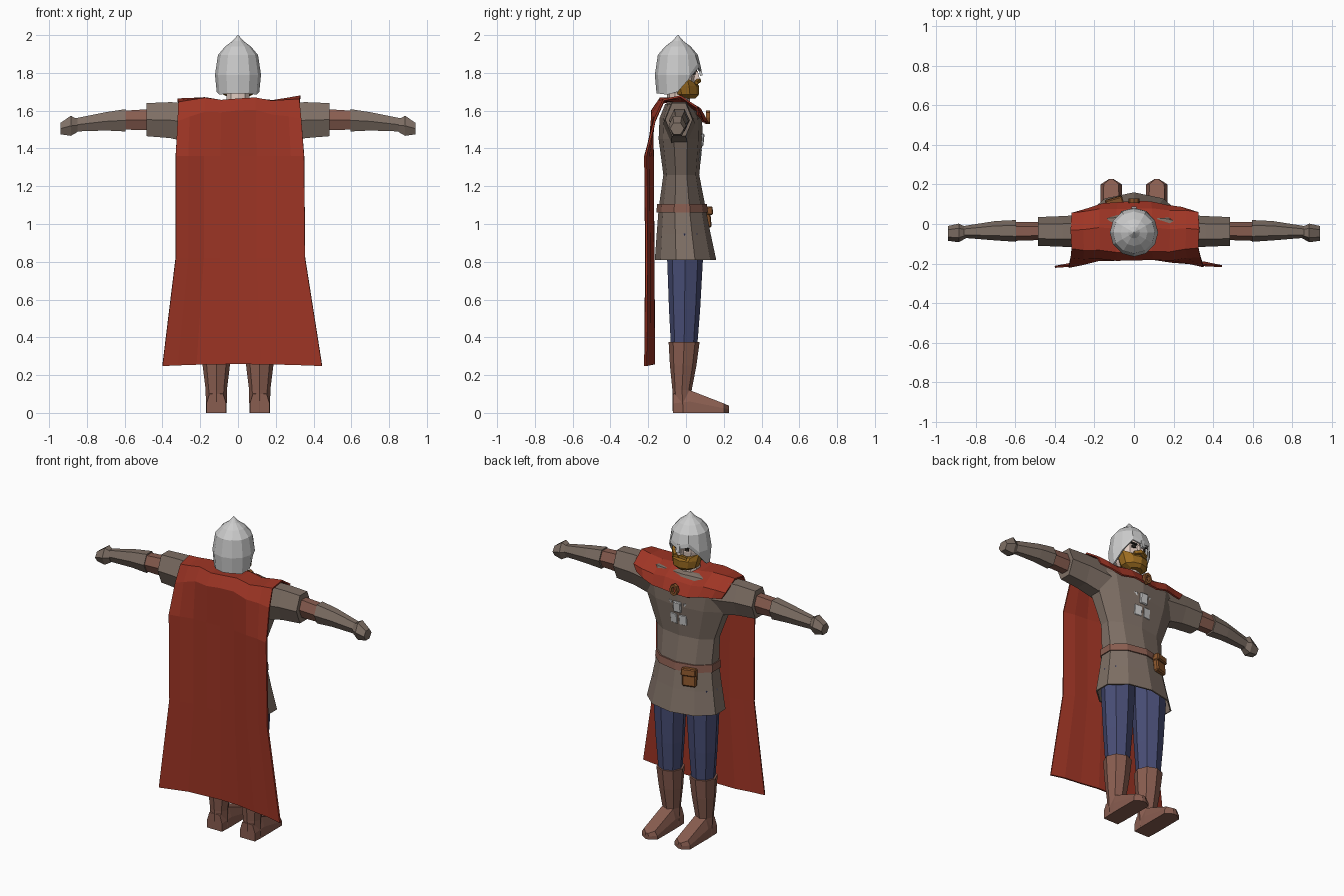
import bpy, bmesh, math
from mathutils import Matrix, Euler

if "Cube" in bpy.data.objects:
    bpy.data.objects.remove(bpy.data.objects["Cube"])

COLORS = {
    "cloth": (0.21, 0.16, 0.13), "leather": (0.25, 0.11, 0.08), "trousers": (0.065, 0.075, 0.18),
    "cape": (0.34, 0.035, 0.018), "skin": (0.75, 0.6, 0.53), "hair": (0.33, 0.15, 0.015),
    "pouch": (0.25, 0.09, 0.025), "dark": (0.03, 0.025, 0.02),
}
MATS = {}
for key, c in COLORS.items():
    MATS[key] = bpy.data.materials.new(key)
    MATS[key].diffuse_color = (*c, 1)


def finish(name, bm, mat=None):
    bmesh.ops.recalc_face_normals(bm, faces=bm.faces[:])
    me = bpy.data.meshes.new(name)
    bm.to_mesh(me)
    bm.free()
    ob = bpy.data.objects.new(name, me)
    bpy.context.collection.objects.link(ob)
    if mat:
        me.materials.append(MATS[mat])
    return ob


def polygon(a0, a1, b0, b1, n):
    """n-gon with a vertex at +b (n even, not 6) or flat top (n = 6), fitted to a box"""
    off = 0 if n == 6 else math.pi / 2
    pts = [(math.cos(off + i * math.tau / n), math.sin(off + i * math.tau / n)) for i in range(n)]
    ma, mb = max(p[0] for p in pts), max(p[1] for p in pts)
    return [((a0 + a1) / 2 + p / ma * (a1 - a0) / 2, (b0 + b1) / 2 + q / mb * (b1 - b0) / 2)
            for p, q in pts]


def ring_z(z, rx, yb, yf, n, cx=0):
    return [(x, y, z) for x, y in polygon(cx - rx, cx + rx, yb, yf, n)]


def ring_x(x, y0, y1, z0, z1, n=6):
    return [(x, y, z) for y, z in polygon(y0, y1, z0, z1, n)]


def loft(name, rings, mat=None, caps=(True, True), closed=True):
    bm = bmesh.new()
    rows = [[bm.verts.new(p) for p in r] for r in rings]
    n = len(rows[0])
    for a, b in zip(rows, rows[1:]):
        for i in range(n if closed else n - 1):
            j = (i + 1) % n
            bm.faces.new((a[i], a[j], b[j], b[i]))
    for row, cap in zip((rows[0], rows[-1]), caps):
        if cap:
            bm.faces.new(row)
    return finish(name, bm, mat)


def box(name, loc, size, mat=None, rot=(0, 0, 0), bevel=0):
    bm = bmesh.new()
    bmesh.ops.create_cube(bm, size=1)
    bmesh.ops.scale(bm, vec=size, verts=bm.verts[:])
    if bevel:
        bmesh.ops.bevel(bm, geom=bm.edges[:], offset=bevel, segments=1, affect='EDGES')
    bm.transform(Matrix.Translation(loc) @ Euler(rot).to_matrix().to_4x4())
    return finish(name, bm, mat)


def thicken(ob, t, offset=0):
    m = ob.modifiers.new("thickness", 'SOLIDIFY')
    m.thickness, m.offset = t, offset


# Tunic and belt
tunic = loft("tunic", [ring_z(*r, 10) for r in (
    (0.81, .24, -.165, .16), (0.95, .212, -.155, .13), (1.08, .19, -.145, .105),
    (1.26, .20, -.12, .07), (1.45, .27, -.145, .088), (1.56, .30, -.14, .085),
    (1.635, .28, -.11, .04), (1.645, .10, -.09, .02))], "cloth", (False, True))
thicken(tunic, 0.008, -1)
loft("belt", [ring_z(*r, 10) for r in (
    (1.06, .20, -.157, .117), (1.105, .197, -.153, .11))], "leather")

# Belt pouch
box("pouch", (-.10, .105, 1.035), (.085, .035, .11), "pouch", (.1, 0, .28), .008)
box("pouch_flap", (-.10, .114, 1.07), (.09, .036, .045), "pouch", (.1, 0, .28), .006)

# Metal chest plates
for z, xs in ((1.445, (-.062, 0, .062)), (1.365, (-.031, .031))):
    for x in xs:
        box("chest_plate", (x, .086 - abs(x) * .3 - (1.445 - z) * .09, z), (.054, .018, .068),
            None, (-.1, 0, -x * 4), .005)

# Arms and legs
for s, side in ((1, "right"), (-1, "left")):
    def arm(name, secs, mat):
        loft(f"{side}_{name}", [ring_x(s * q[0], *q[1:]) for q in secs], mat)

    arm("sleeve", ((.20, -.12, .05, 1.42, 1.64), (.36, -.115, .04, 1.455, 1.645),
                   (.485, -.11, .035, 1.465, 1.64)), "cloth")
    arm("upper_arm", ((.44, -.08, .01, 1.495, 1.61), (.60, -.085, .01, 1.50, 1.60)), "leather")
    arm("forearm", ((.595, -.09, .02, 1.49, 1.608), (.70, -.083, .015, 1.495, 1.592),
                    (.86, -.07, -.01, 1.49, 1.56)), "cloth")
    arm("hand", ((.85, -.072, -.015, 1.487, 1.555), (.885, -.092, .002, 1.467, 1.573),
                 (.94, -.085, -.01, 1.475, 1.535)), "cloth")
    cx = s * .115
    loft(f"{side}_leg", [ring_z(*r, 8, cx) for r in (
        (.36, .07, -.08, .06), (.55, .085, -.09, .075), (.82, .10, -.10, .09),
        (.95, .10, -.10, .085))], "trousers")
    loft(f"{side}_boot", [ring_z(*r, 8, cx) for r in (
        (0, .055, -.07, .04), (.12, .056, -.072, .03), (.25, .072, -.085, .055),
        (.375, .083, -.092, .072))], "leather")
    loft(f"{side}_foot", [[(cx - w, y, 0), (cx + w, y, 0), (cx + w, y, h * .5),
                           (cx + w * .7, y, h), (cx - w * .7, y, h), (cx - w, y, h * .5)]
                          for y, w, h in ((-.07, .052, .10), (.02, .055, .12),
                                          (.20, .054, .05), (.227, .012, .038))], "leather")

# Cape: rows run from the front hem over the shoulders and down the back
US = (-1, -.8, -.55, -.28, 0, .28, .55, .8, 1)
rows = []
for wl, wr, yc, ye, zc, ze in (
        (.29, .30, .112, .06, 1.535, 1.57), (.315, .325, .075, .055, 1.60, 1.61),
        (.32, .33, -.02, -.03, 1.655, 1.668), (.315, .325, -.14, -.12, 1.66, 1.65),
        (.32, .335, -.18, -.165, 1.60, 1.55), (.33, .35, -.175, -.215, 1.36, 1.36),
        (.33, .355, -.172, -.21, .82, .82), (.40, .445, -.168, -.215, .258, .248)):
    rows.append([((u * (wl if u < 0 else wr)),
                  yc + (ye - yc) * u * u + .004 * math.sin(u * 9),
                  zc + (ze - zc) * u * u + (.008 * math.sin(u * 8) if zc > 1.5 else 0))
                 for u in US])
cape = loft("cape", rows, "cape", (False, False), False)
thicken(cape, 0.01)

# Cape brooch
bm = bmesh.new()
loop = [(math.cos(i * math.tau / 8), math.sin(i * math.tau / 8)) for i in range(8)]
layers = [[bm.verts.new((c * rx, y, 1.565 + d * rz)) for c, d in loop]
          for rx, rz, y in ((.027, .036, .105), (.027, .036, .128), (.013, .02, .128), (.013, .02, .105))]
for k in range(4):
    a, b = layers[k], layers[(k + 1) % 4]
    for i in range(8):
        bm.faces.new((a[i], a[(i + 1) % 8], b[(i + 1) % 8], b[i]))
finish("brooch", bm, "pouch")

# Head, beard and face
loft("head", [ring_z(*r, 10) for r in (
    (1.60, .06, -.10, .02), (1.69, .06, -.10, .02), (1.72, .078, -.12, .04),
    (1.78, .09, -.13, .048), (1.86, .085, -.13, .04))], "skin")
beard_shape = ((.04, -.03, .05), (.078, -.07, .068), (.088, -.085, .07), (.094, -.09, .055))
loft("beard", [[(x, y, z - (.022 if z > 1.74 and y > .03 else 0)) for x, y, z in ring_z(z, *r, 10)]
               for z, r in zip((1.665, 1.685, 1.73, 1.772), beard_shape)], "hair")
box("nose", (0, .053, 1.785), (.024, .03, .045), "skin", (.25, 0, 0))
for s in (-1, 1):
    box("moustache", (s * .022, .062, 1.755), (.048, .018, .018), "hair", (0, s * .3, -s * .35))
    box("eye", (s * .037, .043, 1.798), (.024, .01, .014), "dark", (0, 0, -s * .3))
    box("eyebrow", (s * .038, .046, 1.816), (.038, .012, .009), "dark", (0, -s * .2, -s * .3))

# Helmet: lower edge rises at the front to leave the face open
N, CY = 12, -.043
edge = [1.805, 1.825, 1.765, 1.70, 1.685, 1.69, 1.69, 1.69, 1.685, 1.70, 1.765, 1.825]


def helmet_ring(r, zs):
    return [(r[i] * math.sin(i * math.tau / N), CY + r[i] * math.cos(i * math.tau / N), zs[i])
            for i in range(N)]


low = [.125 if i in (0, 1, 11) else .113 for i in range(N)]
helmet = loft("helmet", [
    helmet_ring(low, edge),
    helmet_ring([.122] * N, [max(e + .025, 1.79) for e in edge]),
    helmet_ring([.106] * N, [1.895] * N),
    helmet_ring([.068] * N, [1.94] * N),
    helmet_ring([.030] * N, [1.968] * N),
    helmet_ring([.002] * N, [2.0] * N)], None, (False, True))
thicken(helmet, 0.01, -1)
box("nose_guard", (0, .076, 1.81), (.024, .014, .05), None, (.2, 0, 0))

for m in bpy.data.materials:
    if m.users and not m.is_grease_pencil:
        m.use_nodes = True
        m.node_tree.nodes["Principled BSDF"].inputs["Base Color"].default_value = m.diffuse_color
